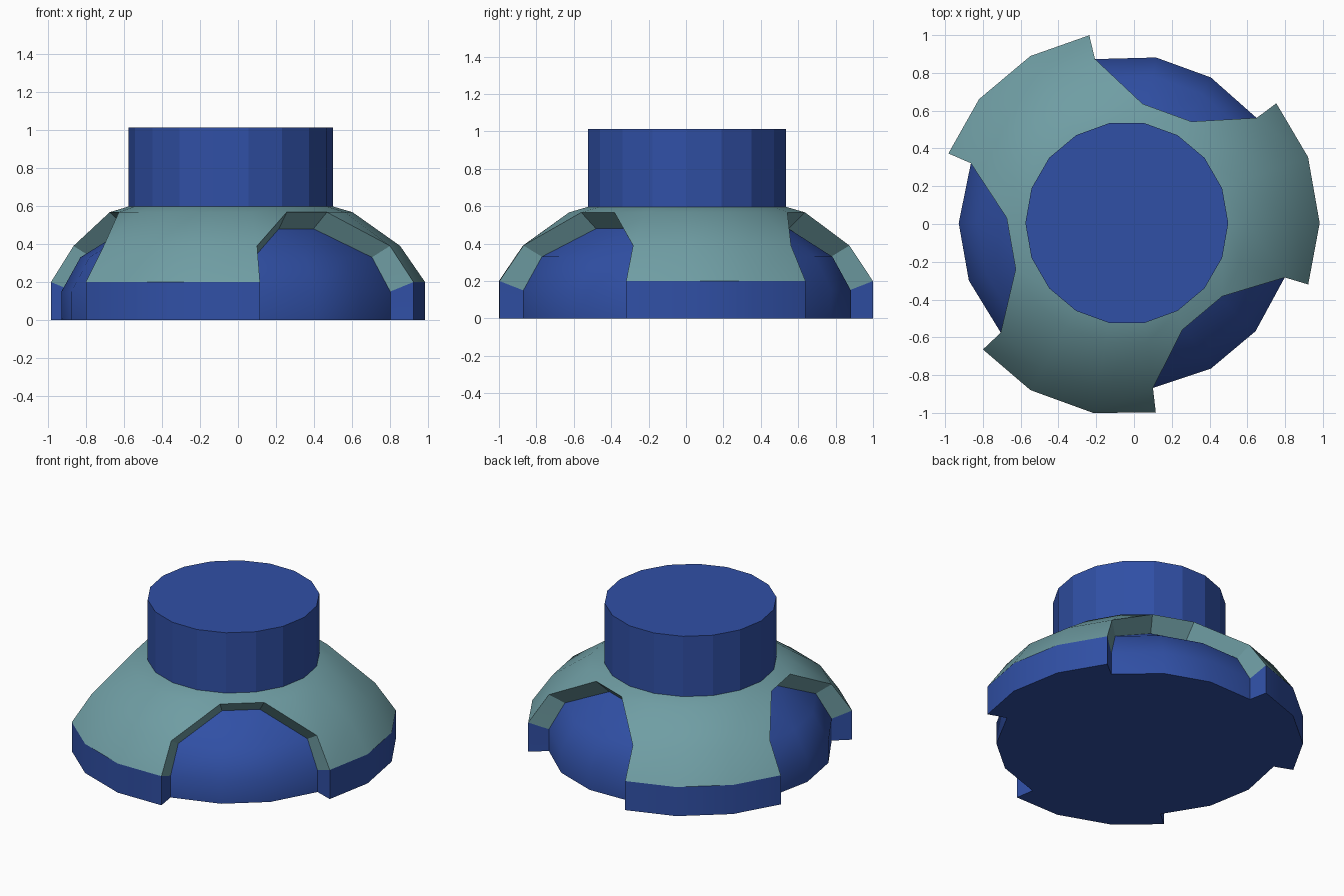
import bpy, bmesh
from math import sin, cos, radians

if "Cube" in bpy.data.objects:
    bpy.data.objects.remove(bpy.data.objects["Cube"])

CX, CY = -0.038, 0.005   # axis of the revolved shape


def material(name, rgb):
    m = bpy.data.materials.new(name)
    m.diffuse_color = (*rgb, 1)
    m.use_nodes = True
    m.node_tree.nodes["Principled BSDF"].inputs["Base Color"].default_value = m.diffuse_color
    return m


BLUE = material("blue", (0.03, 0.08, 0.38))
TEAL = material("teal", (0.16, 0.34, 0.37))


def finish(bm, name, mats):
    bmesh.ops.remove_doubles(bm, verts=bm.verts, dist=1e-4)
    bmesh.ops.recalc_face_normals(bm, faces=bm.faces)
    mesh = bpy.data.meshes.new(name)
    bm.to_mesh(mesh)
    bm.free()
    for m in mats:
        mesh.materials.append(m)
    ob = bpy.data.objects.new(name, mesh)
    bpy.context.collection.objects.link(ob)
    return ob


def face(bm, pts, mat=0):
    """Face from (angle, radius, height) points."""
    f = bm.faces.new([bm.verts.new((CX + r * cos(radians(a)), CY + r * sin(radians(a)), z))
                      for a, r, z in pts])
    f.material_index = mat


def strip(bm, low, high, mat=0):
    """Quads between two equally long rows of points; a repeated point gives a triangle."""
    for i in range(len(low) - 1):
        quad = [low[i], low[i + 1], high[i + 1], high[i]]
        face(bm, [p for j, p in enumerate(quad) if p not in quad[:j]], mat)


# Base: domed shell with three recessed notches
bm = bmesh.new()
outline = []
for c in (70, 190, 310):
    def row(pts, z):
        return [(c + a, r, z) for a, r in pts]

    # outer shell rows between this notch and the next
    rim = [(31.3, 1.014), (50, 1.021), (70, 1.021), (88.7, 1.014)]
    shoulder = [(31, .885), (50, .89), (70, .89), (89, .885)]
    o0, o1, o2 = row(rim, 0), row(rim, .2), row(shoulder, .39)
    ring = row([(-12.5, .637), (12.5, .637), (30, .64), (50, .64),
                (70, .64), (90, .64), (107.5, .637)], .567)
    neck = row([(a, .537) for a in (-10, 10, 30, 50, 70, 90, 110)], .597)
    strip(bm, o0, o1)
    strip(bm, o1, o2, 1)
    strip(bm, [o2[0]] + o2 + [o2[-1]], ring[1:], 1)
    strip(bm, ring, neck, 1)

    # recessed notch floor
    wall = [(-31.3, .885), (-10, .89), (10, .89), (31.3, .885)]
    mid = [(-31, .785), (-10, .79), (10, .79), (31, .785)]
    i0, i1, i2 = row(wall, 0), row(wall, .15), row(mid, .33)
    i3 = row([(-12.5, .548), (12.5, .548)], .48)
    strip(bm, i0, i1)
    strip(bm, i1, i2)
    strip(bm, i2, [i3[0], i3[0], i3[1], i3[1]])

    # notch rim: blue at the base wall, teal around the arch
    arch_out, arch_in = [], []
    for s in (-1, 1):
        out = [(c + s * 31.3, 1.014, 0), (c + s * 31.3, 1.014, .2),
               (c + s * 31, .885, .39), (c + s * 12.5, .637, .567)][::-s]
        k = 0 if s < 0 else -1
        inn = [i0[k], i1[k], i2[k], i3[k]][::-s]
        arch_out += out
        arch_in += inn
    strip(bm, arch_out[:2], arch_in[:2])
    strip(bm, arch_out[1:7], arch_in[1:7], 1)
    strip(bm, arch_out[6:], arch_in[6:])
    outline += i0 + o0
face(bm, outline)
base = finish(bm, "notched_base", [BLUE, TEAL])
bpy.context.view_layer.objects.active = base
base.select_set(True)
bpy.ops.object.shade_smooth_by_angle(angle=radians(30))

# Hub: flat-sided cylinder on top
bm = bmesh.new()
low = [(20 * i, .537, .597) for i in range(19)]
high = [(a, r, 1.012) for a, r, z in low]
strip(bm, low, high)
face(bm, high[:-1])
finish(bm, "hub", [BLUE])
